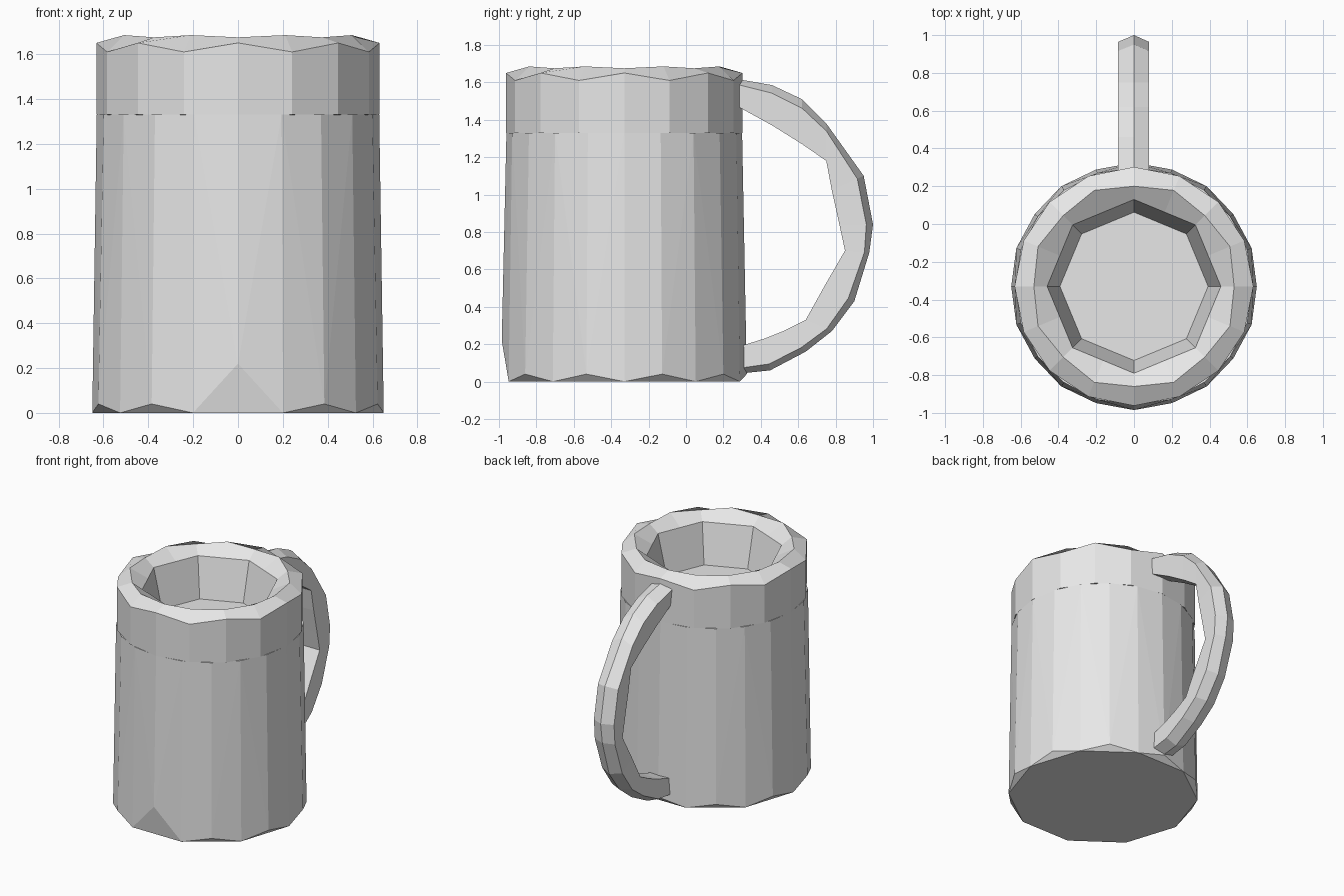
import bpy, bmesh
from math import cos, sin, pi

cube = bpy.data.objects.get("Cube")
if cube:
    bpy.data.objects.remove(cube)

CENTRE_Y = -0.33

grey = bpy.data.materials.new("plain grey")
grey.use_nodes = True
colour = (0.8, 0.8, 0.8, 1)
grey.diffuse_color = colour
grey.node_tree.nodes["Principled BSDF"].inputs["Base Color"].default_value = colour


def finish(bm, name):
    bmesh.ops.recalc_face_normals(bm, faces=bm.faces)
    mesh = bpy.data.meshes.new(name)
    bm.to_mesh(mesh)
    bm.free()
    mesh.materials.append(grey)
    obj = bpy.data.objects.new(name, mesh)
    bpy.context.collection.objects.link(obj)
    return obj


def ring(bm, n, radius, z, turn=0.0, odd_radius=None, odd_z=None):
    """Ring of vertices; odd ones may have their own radius and height."""
    verts = []
    for i in range(n):
        a = 2 * pi * i / n + turn
        odd = i % 2
        r = odd_radius if odd and odd_radius else radius
        h = odd_z if odd and odd_z else z
        verts.append(bm.verts.new((r * cos(a), CENTRE_Y + r * sin(a), h)))
    return verts


def bridge(bm, a, b):
    n = len(a)
    for i in range(n):
        j = (i + 1) % n
        bm.faces.new((a[i], a[j], b[j], b[i]))


# Body: faceted hull whose ten-sided foot twists into a rounder top
bm = bmesh.new()
ring(bm, 10, 0.65, 0.0)
low = ring(bm, 10, 0.655, 0.04, turn=pi / 10)
low[7].co.z = 0.22
ring(bm, 20, 0.63, 1.33)
hull = bmesh.ops.convex_hull(bm, input=bm.verts)
bmesh.ops.delete(bm, geom=hull["geom_interior"], context='VERTS')
finish(bm, "mug_body")

# Rim: chunky band with a bevelled lip and an eight-sided opening
bm = bmesh.new()
flat = cos(pi / 8)
rings = [
    ring(bm, 16, 0.632, 1.33),
    ring(bm, 16, 0.632, 1.65, odd_z=1.61),
    ring(bm, 16, 0.53, 1.675, odd_radius=0.55, odd_z=1.685),
    ring(bm, 16, 0.46, 1.62, odd_radius=0.46 * flat),
    ring(bm, 16, 0.39, 1.32, odd_radius=0.39 * flat),
]
for k in range(len(rings)):
    bridge(bm, rings[k], rings[(k + 1) % len(rings)])
finish(bm, "mug_rim")

# Handle: outer and inner edges of each section, as (y, z)
sections = [
    ((0.26, 1.62), (0.26, 1.48)), ((0.46, 1.585), (0.46, 1.37)),
    ((0.62, 1.51), (0.62, 1.27)), ((0.75, 1.38), (0.75, 1.18)),
    ((0.95, 1.10), (0.78, 1.02)), ((1.0, 0.84), (0.82, 0.84)),
    ((0.98, 0.69), (0.85, 0.70)), ((0.90, 0.43), (0.74, 0.51)),
    ((0.78, 0.27), (0.64, 0.33)), ((0.64, 0.16), (0.52, 0.27)),
    ((0.45, 0.06), (0.42, 0.23)), ((0.26, 0.04), (0.26, 0.18)),
]
bm = bmesh.new()
loops = []
for (oy, oz), (iy, iz) in sections:
    sy, sz = oy + (iy - oy) * 0.2, oz + (iz - oz) * 0.2
    points = [(0, oy, oz), (0.08, sy, sz), (0.075, iy, iz),
              (-0.075, iy, iz), (-0.085, sy, sz)]
    loops.append([bm.verts.new(p) for p in points])
for a, b in zip(loops, loops[1:]):
    bridge(bm, a, b)
bm.faces.new(loops[0])
bm.faces.new(loops[-1])
finish(bm, "mug_handle")
